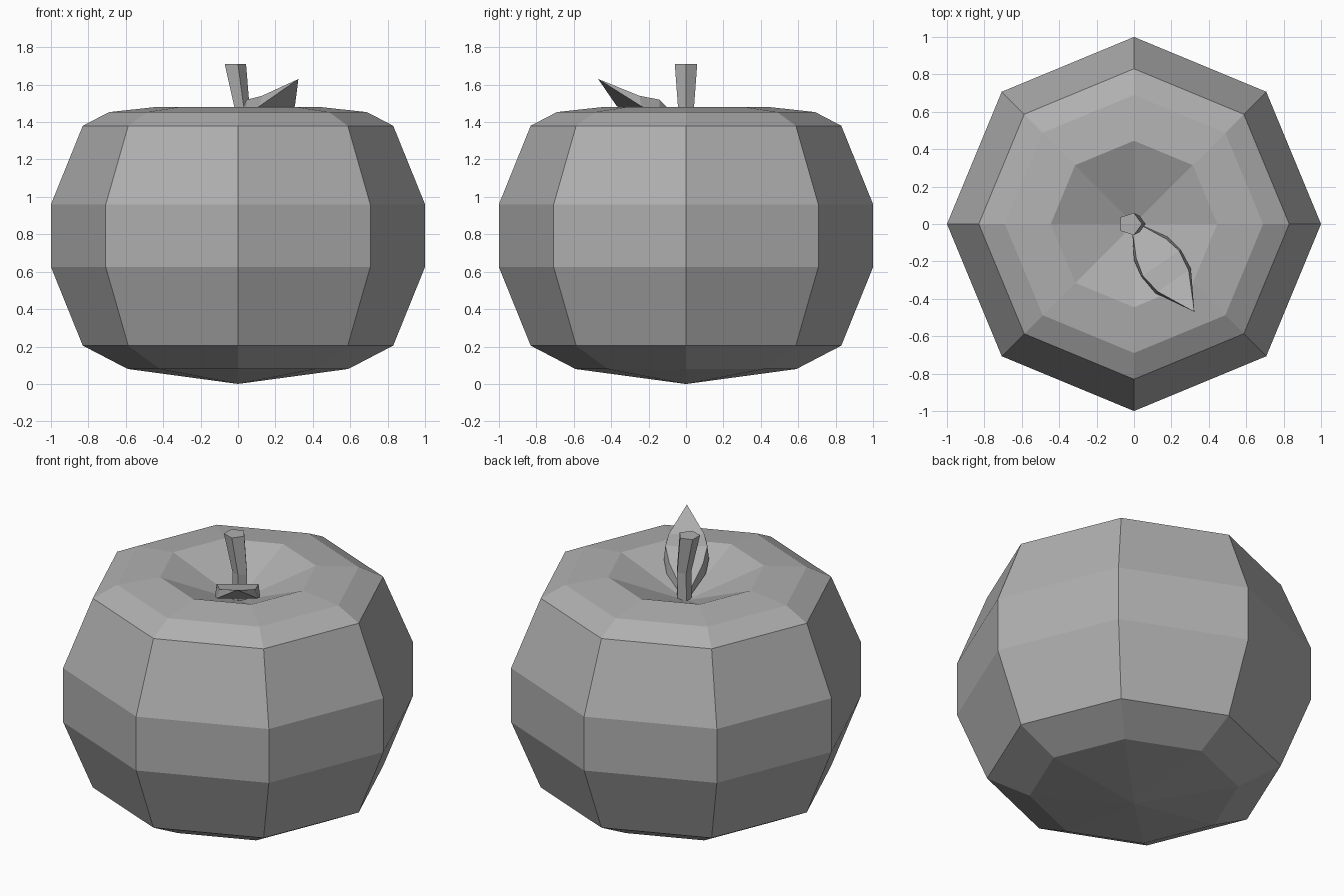
import bpy, bmesh
from math import cos, sin, pi, radians
from mathutils import Matrix

if "Cube" in bpy.data.objects:
    bpy.data.objects.remove(bpy.data.objects["Cube"])

# Mid grey shared by all parts
grey = bpy.data.materials.new("mid_grey")
grey.diffuse_color = (0.43, 0.43, 0.43, 1)
grey.use_nodes = True
grey.node_tree.nodes["Principled BSDF"].inputs["Base Color"].default_value = grey.diffuse_color


def loft(name, rings, matrix=None):
    """Skin a list of vertex rings; one-point rings close to a tip, others get a cap."""
    bm = bmesh.new()
    vs = [[bm.verts.new(p) for p in ring] for ring in rings]
    for a, b in zip(vs, vs[1:]):
        n = max(len(a), len(b))
        for i in range(n):
            j = (i + 1) % n
            if len(a) == 1:
                bm.faces.new((a[0], b[j], b[i]))
            elif len(b) == 1:
                bm.faces.new((a[i], a[j], b[0]))
            else:
                bm.faces.new((a[i], a[j], b[j], b[i]))
    for end in (vs[0], vs[-1]):
        if len(end) > 2:
            bm.faces.new(end)
    bmesh.ops.recalc_face_normals(bm, faces=bm.faces[:])
    if matrix:
        bm.transform(matrix)
    mesh = bpy.data.meshes.new(name)
    bm.to_mesh(mesh)
    bm.free()
    mesh.materials.append(grey)
    obj = bpy.data.objects.new(name, mesh)
    bpy.context.collection.objects.link(obj)
    return obj


def circle(sides, r, z, x=0.0):
    if r == 0:
        return [(x, 0, z)]
    return [(x + r * cos(2 * pi * i / sides), r * sin(2 * pi * i / sides), z)
            for i in range(sides)]


# Fruit body: eight-sided, with a sunken top
profile = [(0, 0), (0.59, 0.08), (0.83, 0.205), (1, 0.625), (1, 0.96),
           (0.83, 1.38), (0.69, 1.453), (0.445, 1.48), (0, 1.30)]
loft("fruit_body", [circle(8, r, z) for r, z in profile])

# Stem: five-sided, flaring and leaning towards the top
loft("stem", [circle(5, r, z, x) for r, z, x in
              [(0.045, 1.28, 0.015), (0.045, 1.48, 0.017), (0.063, 1.71, -0.02)]])

# Leaf: thick blade along +x, (distance, top half width, bottom half width, top z, bottom z),
# turned to the front right
stations = [(0.02, 0.025, 0.025, 1.36, 1.32), (0.16, 0.095, 0.11, 1.455, 1.39),
            (0.255, 0.118, 0.127, 1.52, 1.44), (0.37, 0.1, 0.115, 1.54, 1.485)]
rings = [[(s, wt, t), (s, -wt, t), (s, -wb, b), (s, wb, b)] for s, wt, wb, t, b in stations]
rings.append([(0.57, 0, 1.63)])
loft("leaf", rings, Matrix.Rotation(radians(-55.5), 4, 'Z'))
